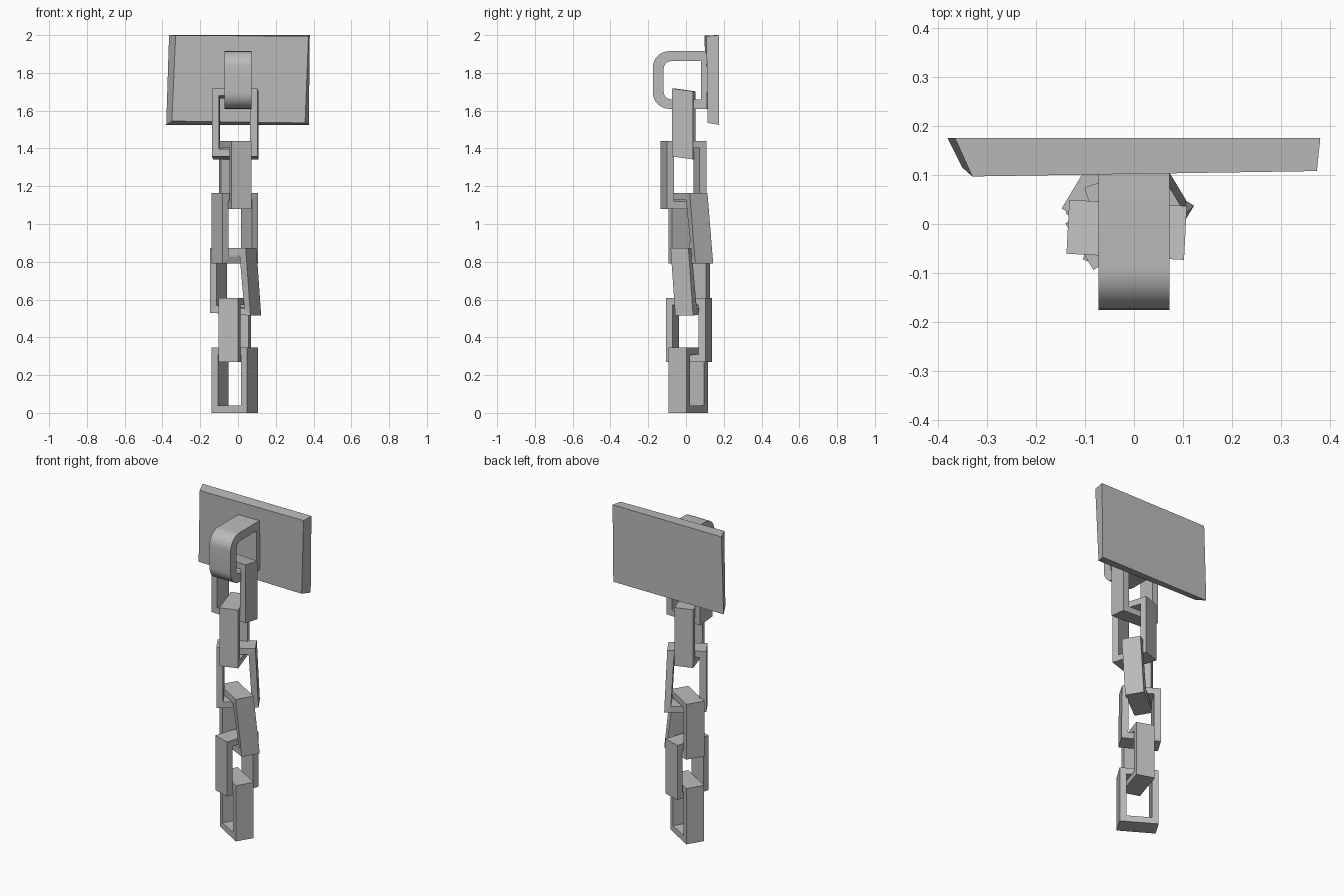
import bpy, bmesh, math
from mathutils import Vector, Matrix

cube = bpy.data.objects.get("Cube")
if cube:
    bpy.data.objects.remove(cube, do_unlink=True)

GREY = (0.5, 0.5, 0.5, 1)
metal = bpy.data.materials.new("grey_metal")
metal.use_nodes = True
metal.diffuse_color = GREY
metal.node_tree.nodes["Principled BSDF"].inputs["Base Color"].default_value = GREY


def make_object(name, bm):
    bmesh.ops.recalc_face_normals(bm, faces=bm.faces)
    mesh = bpy.data.meshes.new(name)
    bm.to_mesh(mesh)
    bm.free()
    mesh.materials.append(metal)
    obj = bpy.data.objects.new(name, mesh)
    bpy.context.collection.objects.link(obj)
    return obj


def band(name, outer, inner):
    """Closed band from matching loops; each loop entry is a (near, far) pair of points."""
    bm = bmesh.new()
    rings = [[bm.verts.new(p[side]) for p in loop]
             for loop, side in ((outer, 0), (outer, 1), (inner, 1), (inner, 0))]
    n = len(outer)
    for a in range(4):
        r, s = rings[a], rings[(a + 1) % 4]
        for i in range(n):
            j = (i + 1) % n
            bm.faces.new((r[i], r[j], s[j], s[i]))
    return make_object(name, bm)


def chain_link(name, center, bottom, top, angle, width=0.22, depth=0.11,
               lean=(0, 0), drop=0.0, rake=0.0):
    """Rectangular loop turned about z; lean shifts one lower corner, rake tilts the ends."""
    turn = Matrix.Rotation(math.radians(angle), 3, 'Z')

    def loop(inset):
        pairs = []
        for sx, up in ((-1, 0), (1, 0), (1, 1), (-1, 1)):
            z = top - inset if up else bottom + inset
            pair = []
            for sy in (-1, 1):
                p = turn @ Vector((sx * (width / 2 - inset), sy * depth / 2, 0))
                p += Vector((center[0], center[1], z - sy * rake))
                if sx > 0 and not up:
                    p += Vector((lean[0], lean[1], -drop))
                pair.append(p)
            pairs.append(pair)
        return pairs

    return band(name, loop(0), loop(0.038))


# Wall plate with bevelled, slightly uneven front
bm = bmesh.new()
back = [bm.verts.new(p) for p in ((-0.38, 0.175, 1.525), (0.375, 0.175, 1.525),
                                  (0.38, 0.175, 2.0), (-0.365, 0.175, 2.0))]
front = [bm.verts.new(p) for p in ((-0.35, 0.115, 1.545), (0.355, 0.115, 1.535),
                                   (0.373, 0.108, 1.995), (-0.33, 0.097, 1.998))]
bm.faces.new(back)
bm.faces.new(front)
for i in range(4):
    j = (i + 1) % 4
    bm.faces.new((back[i], back[j], front[j], front[i]))
make_object("wall_plate", bm)


# Mounting ring: rounded at the front, square against the plate
def ring_loop(y0, y1, z0, z1, radius, steps=8):
    path = [(y1, z0)]
    for zc, start in ((z0 + radius, 270), (z1 - radius, 180)):
        for k in range(steps + 1):
            a = math.radians(start - 90 * k / steps)
            path.append((y0 + radius + radius * math.cos(a), zc + radius * math.sin(a)))
    path.append((y1, z1))
    return [(Vector((-0.072, y, z)), Vector((0.072, y, z))) for y, z in path]


ring = band("mounting_ring", ring_loop(-0.175, 0.112, 1.61, 1.915, 0.085),
            ring_loop(-0.118, 0.08, 1.66, 1.862, 0.04))
bpy.context.view_layer.objects.active = ring
ring.select_set(True)
bpy.ops.object.shade_smooth_by_angle(angle=math.radians(35))
ring.select_set(False)

# Hanging chain, top to bottom
chain_link("chain_link_1", (-0.015, -0.012), 1.35, 1.71, -3, width=0.24, rake=0.008)
chain_link("chain_link_2", (-0.015, -0.013), 1.08, 1.44, 108)
chain_link("chain_link_3", (-0.017, 0.01), 0.79, 1.165, 31, lean=(0, 0.03))
chain_link("chain_link_4", (-0.025, 0.022), 0.53, 0.872, -31, lean=(0.025, 0.025), drop=0.015)
chain_link("chain_link_5", (-0.018, 0.015), 0.27, 0.608, 72)
chain_link("chain_link_6", (-0.017, 0.012), 0.0, 0.345, -31)
